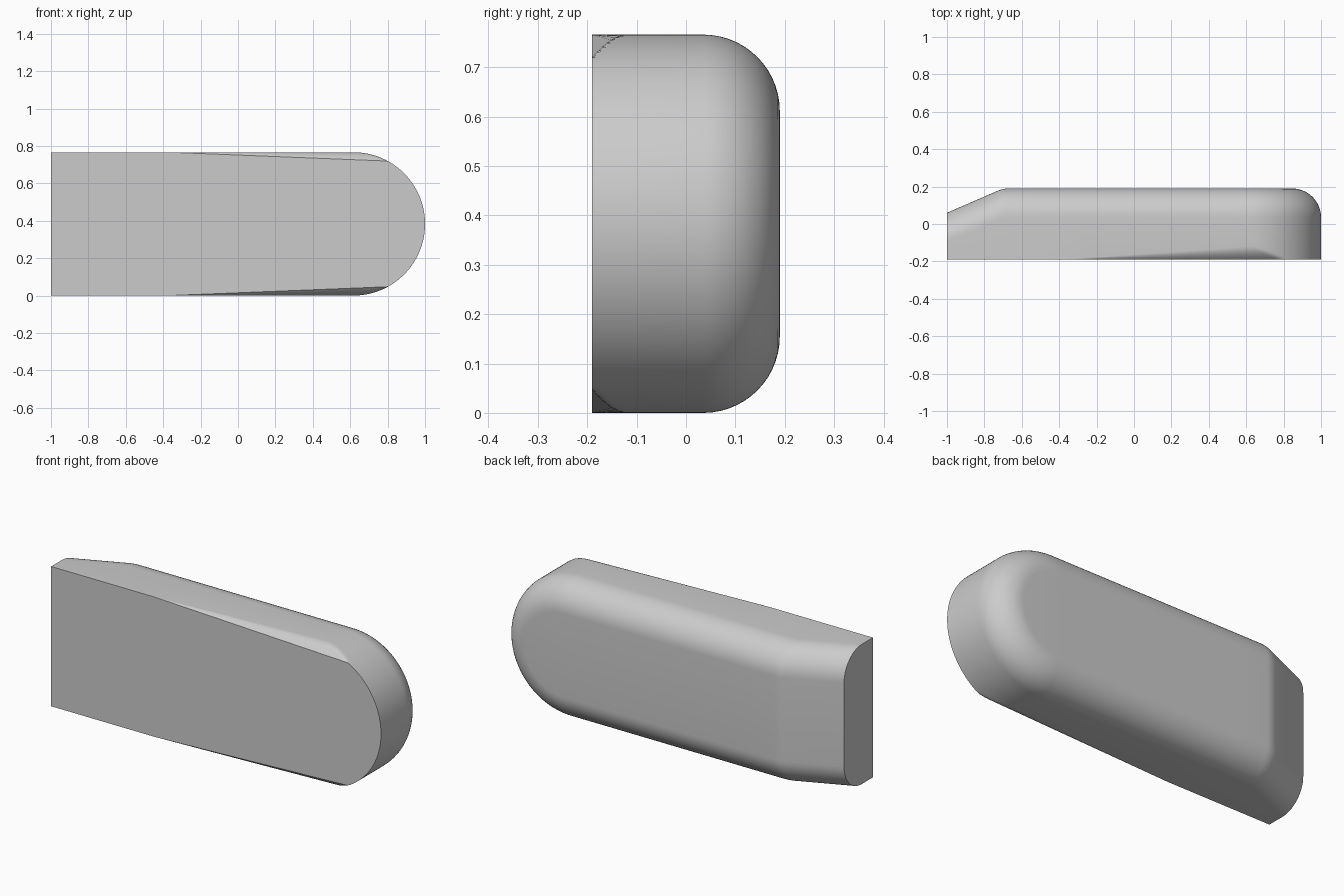
import bpy, bmesh
from math import sin, cos, pi, sqrt

cube = bpy.data.objects.get("Cube")
if cube:
    bpy.data.objects.remove(cube, do_unlink=True)

R = 0.383            # half height and radius of the rounded end
CX = 1 - R           # centre of the rounded end
FRONT, BACK = -0.19, 0.19
FILLET = 0.155       # back edge rounding
RELIEF_W, RELIEF_D = 0.085, 0.047   # tapered rounding on the front edges
NOTCH = 0.80         # where the front rounding runs out


def slope(x):
    """How far the back falls forward toward the -x end, softly blended."""
    t, w = -0.70 - x, 0.03
    if t <= -w:
        return 0.0
    return 0.433 * (t if t >= w else (t + w) ** 2 / (4 * w))


def half_outline(inset):
    """Upper outline from the flat end to the rounded tip."""
    xs = [-1, -0.9, -0.8, -0.73, -0.715, -0.70, -0.685, -0.67, -0.5, -0.37]
    xs += [-0.37 + (CX + 0.37) * i / 12 for i in range(1, 12)]
    pts = [(x, R - inset) for x in xs]
    r, n = R - inset, 48
    pts += [(CX + r * sin(a), r * cos(a)) for a in (pi / 2 * i / n for i in range(n))]
    return pts + [(CX + r, 0.0)]


def front_layer(u):
    """Layer of the tapered front rounding, u from 0 (front) to 1."""
    layer = []
    for x, h in half_outline(0):
        s = min(1, max(0, (x + 0.37) / (NOTCH + 0.37)))
        y = FRONT + RELIEF_W * max(s, 0.05) * u
        layer.append((x, y, min(h, R - RELIEF_D * s * (1 - u) ** 2)))
    return layer


def back_layer(a):
    """Layer of the back fillet at angle a."""
    y = BACK - FILLET + FILLET * sin(a)
    return [(x, y - slope(x), h) for x, h in half_outline(FILLET * (1 - cos(a)))]


layers = [front_layer(i / 8) for i in range(9)]
layers += [back_layer(pi / 2 * i / 14) for i in range(15)]

# Rings run along the top to the tip, then back along the mirrored bottom
bm = bmesh.new()
rings = []
for layer in layers:
    loop = layer + [(x, y, -z) for x, y, z in reversed(layer[:-1])]
    rings.append([bm.verts.new((x, y, z + R)) for x, y, z in loop])

for a, b in zip(rings, rings[1:]):
    for i in range(len(a) - 1):
        bm.faces.new((a[i], a[i + 1], b[i + 1], b[i]))

# Front and back panels as strips from top to bottom
for ring in (rings[0], rings[-1]):
    n = len(ring)
    tip = n // 2
    for i in range(tip - 1):
        bm.faces.new((ring[i], ring[i + 1], ring[n - 2 - i], ring[n - 1 - i]))
    bm.faces.new((ring[tip - 1], ring[tip], ring[tip + 1]))

# Flat end
bm.faces.new([r[0] for r in rings] + [r[-1] for r in reversed(rings)])
bmesh.ops.recalc_face_normals(bm, faces=bm.faces[:])

mesh = bpy.data.meshes.new("rounded_body")
bm.to_mesh(mesh)
bm.free()
body = bpy.data.objects.new("rounded_body", mesh)
bpy.context.collection.objects.link(body)

# Single plain grey
grey = bpy.data.materials.new("light_grey")
grey.use_nodes = True
colour = (0.6, 0.6, 0.6, 1)
grey.diffuse_color = colour
for node in grey.node_tree.nodes:
    if node.type == 'BSDF_PRINCIPLED':
        node.inputs["Base Color"].default_value = colour
mesh.materials.append(grey)

bpy.ops.object.select_all(action='DESELECT')
body.select_set(True)
bpy.context.view_layer.objects.active = body
bpy.ops.object.shade_smooth_by_angle(angle=pi / 6)
